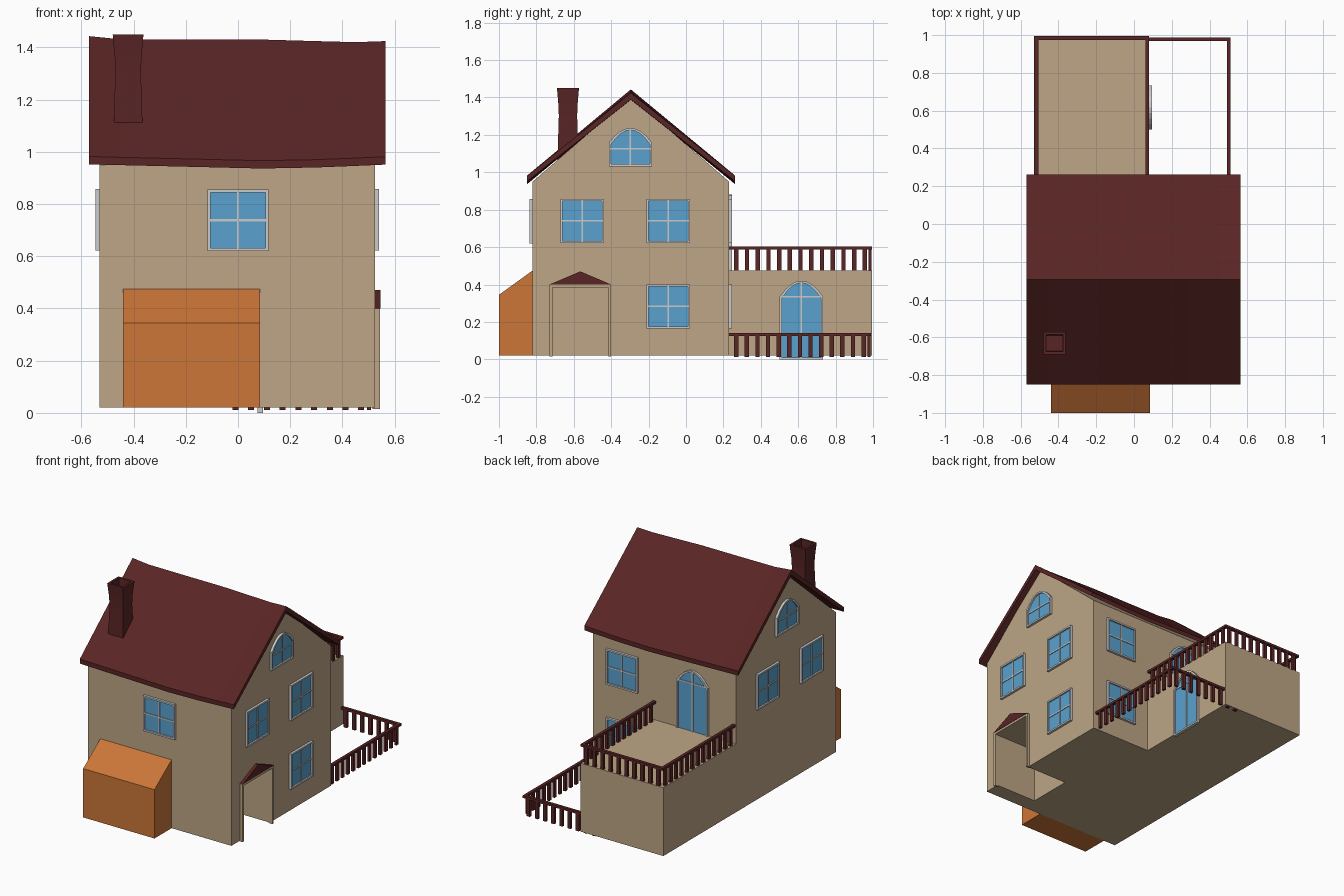
import bpy, bmesh, math
from mathutils import Matrix, Vector

if "Cube" in bpy.data.objects:
    bpy.data.objects.remove(bpy.data.objects["Cube"])


def material(name, rgb):
    m = bpy.data.materials.new(name)
    m.diffuse_color = (*rgb, 1)
    m.use_nodes = True
    m.node_tree.nodes["Principled BSDF"].inputs["Base Color"].default_value = m.diffuse_color
    return m


WALL = material("wall_tan", (0.51, 0.38, 0.24))
RED = material("roof_red", (0.10, 0.018, 0.018))
ORANGE = material("garage_orange", (0.60, 0.18, 0.04))
BLUE = material("glass_blue", (0.10, 0.36, 0.62))


def finish(name, bm, mat=None, matrix=None):
    bmesh.ops.recalc_face_normals(bm, faces=bm.faces)
    me = bpy.data.meshes.new(name)
    bm.to_mesh(me)
    bm.free()
    ob = bpy.data.objects.new(name, me)
    bpy.context.collection.objects.link(ob)
    if matrix:
        ob.matrix_world = matrix
    if mat:
        me.materials.append(mat)
    return ob


def add_box(bm, lo, hi):
    lo, hi = Vector(lo), Vector(hi)
    m = Matrix.Translation((lo + hi) / 2) @ Matrix.Diagonal((*(hi - lo), 1))
    bmesh.ops.create_cube(bm, size=1, matrix=m)


def boxes(name, spans, mat=None):
    bm = bmesh.new()
    for lo, hi in spans:
        add_box(bm, lo, hi)
    return finish(name, bm, mat)


def loft(name, rings, mat, cap_end=True):
    """Skin a list of closed rings; returns the object."""
    bm = bmesh.new()
    vs = [[bm.verts.new(p) for p in r] for r in rings]
    n = len(vs[0])
    for a, b in zip(vs, vs[1:]):
        for i in range(n):
            j = (i + 1) % n
            bm.faces.new((a[i], a[j], b[j], b[i]))
    bm.faces.new(vs[0])
    if cap_end:
        bm.faces.new(vs[-1])
    return finish(name, bm, mat)


def prism(name, yz, x0, x1, mat):
    return loft(name, [[(x, y, z) for y, z in yz] for x in (x0, x1)], mat)


# House body with gables, entrance recess cut into the right side
house = prism("house_walls", [(-0.82, 0.02), (0.23, 0.02), (0.23, 0.95),
                              (-0.295, 1.405), (-0.82, 0.95)], -0.53, 0.525, WALL)
cutter = boxes("entry_cutter", [((0.22, -0.715, -0.1), (0.6, -0.415, 0.385))])
cutter.hide_render = True
cutter.display_type = 'WIRE'
cut = house.modifiers.new("entry", 'BOOLEAN')
cut.operation, cut.object, cut.solver = 'DIFFERENCE', cutter, 'EXACT'

# Entrance frame and small pediment
boxes("entry_frame", [((0.515, -0.73, 0.015), (0.543, -0.715, 0.4)),
                      ((0.515, -0.415, 0.015), (0.543, -0.4, 0.4)),
                      ((0.515, -0.715, 0.385), (0.543, -0.415, 0.4))], WALL)
prism("entry_pediment", [(-0.73, 0.4), (-0.4, 0.4), (-0.565, 0.47)], 0.51, 0.545, RED)

# Garage and terrace block
prism("garage", [(-1, 0.02), (-0.82, 0.02), (-0.82, 0.475), (-1, 0.345)],
      -0.44, 0.085, ORANGE)
boxes("terrace_block", [((-0.53, 0.23, 0.02), (0.08, 0.995, 0.475))], WALL)

# Sagging roof: x, ridge height, eave height
stations = [(-0.57, 1.443, 0.952), (-0.45, 1.431, 0.949), (-0.2, 1.43, 0.943),
            (0.09, 1.43, 0.936), (0.3, 1.424, 0.94), (0.45, 1.42, 0.946),
            (0.565, 1.424, 0.951)]
loft("roof", [[(x, -0.85, e), (x, -0.85, e + 0.03), (x, -0.295, r),
               (x, 0.263, e + 0.03), (x, 0.263, e), (x, -0.295, r - 0.035)]
              for x, r, e in stations], RED)


# Flared chimney, open at the top
def square(h, z):
    return [(-0.421 + sx * h, -0.631 + sy * h, z)
            for sx, sy in ((-1, -1), (1, -1), (1, 1), (-1, 1))]


loft("chimney", [square(0.055, 1.05), square(0.055, 1.11), square(0.049, 1.3),
                 square(0.051, 1.36), square(0.059, 1.45), square(0.045, 1.45),
                 square(0.042, 1.38)], RED)


# Windows: local x across, local -y outwards, origin at bottom centre
def window(name, loc, angle, h, rise=0.0, bar=None, w=0.232, f=0.011, out=0.016):
    bar = h / 2 if bar is None else bar

    def outline(d):
        a = w / 2 - d
        us = [1, 0.75, 0.5, 0.25, 0, -0.25, -0.5, -0.75, -1] if rise else [1, -1]
        top = [(a * u, h - rise - d + rise * (1 - u * u)) for u in us]
        return [(-a, d), (a, d)] + top

    m = Matrix.Translation(loc) @ Matrix.Rotation(math.radians(angle), 4, 'Z')
    bm = bmesh.new()
    rings = [[bm.verts.new((u, y, v)) for u, v in outline(d)]
             for d, y in ((0, 0.005), (0, -out), (f, -out), (f, 0.005))]
    n = len(rings[0])
    for a, b in zip(rings, rings[1:]):
        for i in range(n):
            j = (i + 1) % n
            bm.faces.new((a[i], a[j], b[j], b[i]))
    t = 0.004
    add_box(bm, (-t, -0.011, f / 2), (t, -0.002, h - f / 2))
    add_box(bm, (-w / 2 + f / 2, -0.011, bar - t), (w / 2 - f / 2, -0.002, bar + t))
    finish(name + "_frame", bm, None, m)
    bm = bmesh.new()
    bm.faces.new([bm.verts.new((u, -0.006, v)) for u, v in outline(f / 2)])
    glass = finish(name + "_glass", bm, BLUE, m)
    if glass.data.polygons[0].normal.y > 0:
        glass.data.flip_normals()


window("front_window", (0, -0.82, 0.62), 0, 0.236)
for side, x, ang in (("right", 0.525, 90), ("left", -0.53, -90)):
    for part, y in (("front", -0.555), ("rear", -0.095)):
        window(f"{side}_{part}_window", (x, y, 0.622), ang, 0.236)
    window(f"{side}_gable_window", (x, -0.297, 1.032), ang, 0.205, 0.08, 0.095)
window("right_lower_window", (0.525, -0.095, 0.165), 90, 0.236)
window("back_upper_window", (0.305, 0.23, 0.622), 180, 0.236)
window("back_lower_window", (0.305, 0.23, 0.165), 180, 0.236)
window("terrace_door", (-0.215, 0.23, 0.46), 180, 0.42, 0.085, 0.335)
window("garden_door", (0.08, 0.617, 0.0), 90, 0.42, 0.085, 0.335)


# Railings: a top rail with evenly spaced balusters between two points
def railing(name, a, b, z0, z1, count):
    a, b = Vector(a), Vector(b)
    r, p = 0.01, 0.0115
    lo = (min(a.x, b.x) - r, min(a.y, b.y) - r, z1 - 0.016)
    spans = [(lo, (max(a.x, b.x) + r, max(a.y, b.y) + r, z1))]
    along_x = abs(a.x - b.x) > abs(a.y - b.y)
    px, py = (p, 0.008) if along_x else (0.008, p)
    for i in range(count):
        c = a.lerp(b, (i + 0.5) / count)
        spans.append(((c.x - px, c.y - py, z0), (c.x + px, c.y + py, z1 - 0.01)))
    boxes(name, spans, RED)


railing("terrace_rail_left", (-0.516, 0.24), (-0.516, 0.985), 0.47, 0.602, 13)
railing("terrace_rail_right", (0.07, 0.24), (0.07, 0.985), 0.47, 0.602, 13)
railing("terrace_rail_back", (-0.516, 0.985), (0.07, 0.985), 0.47, 0.602, 10)
railing("garden_rail_right", (0.502, 0.24), (0.502, 0.978), 0.012, 0.142, 13)
railing("garden_rail_back", (-0.04, 0.978), (0.502, 0.978), 0.012, 0.142, 9)
